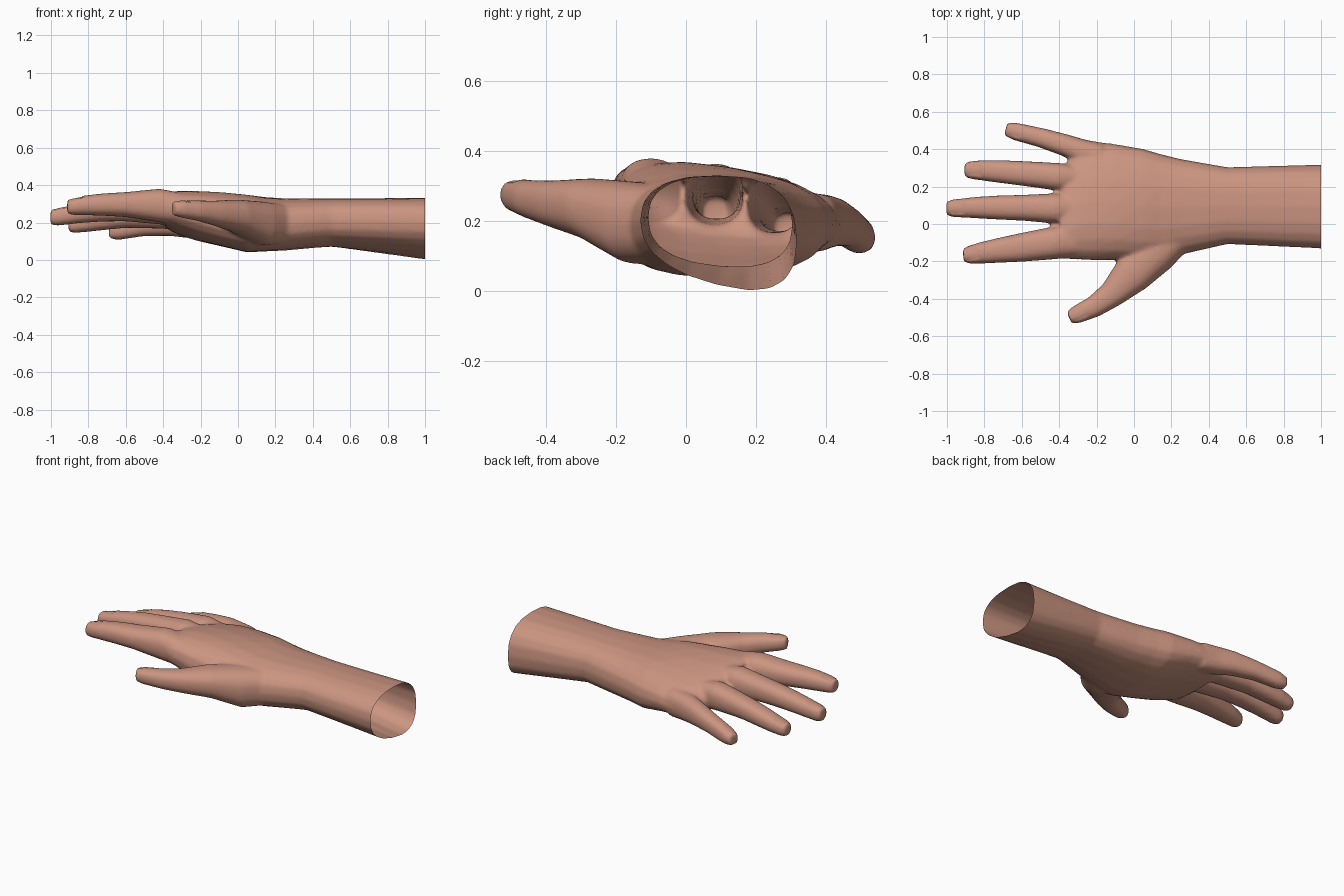
import bpy, bmesh, math
from mathutils import Vector

if "Cube" in bpy.data.objects:
    bpy.data.objects.remove(bpy.data.objects["Cube"])

SIDES = 20
bm = bmesh.new()


def sup(v, p):
    return math.copysign(abs(v) ** (2 / p), v)


def skin(rings):
    """Bridge rings of points into one closed shell."""
    vs = [[bm.verts.new(p) for p in r] for r in rings]
    for a, b in zip(vs, vs[1:]):
        for i in range(SIDES):
            j = (i + 1) % SIDES
            bm.faces.new((a[i], a[j], b[j], b[i]))
    bm.faces.new(vs[0][::-1])
    bm.faces.new(vs[-1])


def angles():
    return [2 * math.pi * i / SIDES for i in range(SIDES)]


def digit(sections):
    """Loft along a path of (x, y, z, half width, half height)."""
    rings = []
    for k, (x, y, z, w, h) in enumerate(sections):
        a, b = sections[max(k - 1, 0)], sections[min(k + 1, len(sections) - 1)]
        d = Vector((b[0] - a[0], b[1] - a[1], 0)).normalized()
        side = Vector((-d.y, d.x, 0))
        rings.append([Vector((x, y, z)) + side * w * sup(math.cos(t), 2.4)
                      + Vector((0, 0, h * sup(math.sin(t), 2.4))) for t in angles()])
    skin(rings)


# Forearm and palm: x, y min, y max, bottom/top at y min, bottom/top at y max, arch of the back
body = [
    (1.04, -.133, .319, .07, .335, -.045, .327, 0),
    (.50, -.108, .304, .09, .331, .055, .328, 0),
    (.25, -.165, .348, .055, .325, .045, .325, .004),
    (.14, -.20, .375, .045, .335, .045, .325, .006),
    (.05, -.20, .402, .035, .36, .045, .323, .006),
    (-.10, -.193, .428, .07, .385, .08, .305, .01),
    (-.22, -.194, .444, .11, .395, .095, .285, .015),
    (-.30, -.19, .41, .145, .395, .115, .28, .018),
    (-.36, -.188, .33, .175, .39, .14, .29, .012),
    (-.395, -.18, .17, .20, .375, .175, .33, 0),
]
rings = []
for x, y0, y1, b0, t0, b1, t1, arch in body:
    ring = []
    for t in angles():
        f = .5 + .5 * sup(math.cos(t), 2.5)
        g = .5 + .5 * sup(math.sin(t), 2.5)
        lo = b0 + (b1 - b0) * f
        hi = t0 + (t1 - t0) * f + arch * math.sin(math.pi * f)
        ring.append(Vector((x, y0 + (y1 - y0) * f, lo + (hi - lo) * g)))
    rings.append(ring)
skin(rings)

# Index, middle, ring, little finger and thumb
digit([(-.2, -.095, .26, .07, .08), (-.42, -.10, .291, .088, .09), (-.6, -.125, .296, .077, .067),
       (-.72, -.141, .296, .067, .06), (-.82, -.155, .292, .057, .053),
       (-.89, -.166, .286, .046, .046), (-.913, -.168, .284, .034, .036)])
digit([(-.2, .08, .25, .06, .08), (-.42, .083, .278, .081, .088), (-.6, .087, .275, .069, .069),
       (-.72, .088, .267, .065, .062), (-.84, .088, .252, .058, .055),
       (-.97, .084, .231, .047, .049), (-1.003, .083, .228, .036, .038)])
digit([(-.2, .24, .22, .055, .08), (-.40, .252, .248, .074, .081), (-.6, .271, .234, .066, .063),
       (-.72, .281, .216, .061, .057), (-.81, .287, .20, .055, .051),
       (-.88, .289, .188, .047, .044), (-.907, .289, .185, .035, .034)])
digit([(-.18, .365, .195, .068, .085), (-.28, .388, .198, .066, .08), (-.37, .422, .198, .059, .07),
       (-.5, .462, .183, .052, .056), (-.635, .495, .157, .047, .05), (-.686, .507, .148, .035, .036)])
digit([(.3, -.01, .19, .08, .10), (.12, -.145, .195, .118, .118), (-.01, -.268, .235, .106, .088),
       (-.12, -.377, .25, .072, .067), (-.215, -.443, .263, .058, .055), (-.31, -.486, .275, .048, .048),
       (-.347, -.501, .275, .034, .036)])

bmesh.ops.recalc_face_normals(bm, faces=bm.faces)
mesh = bpy.data.meshes.new("hand_and_forearm")
bm.to_mesh(mesh)
bm.free()
hand = bpy.data.objects.new("hand_and_forearm", mesh)
bpy.context.collection.objects.link(hand)
bpy.context.view_layer.objects.active = hand
hand.select_set(True)

# Fuse the parts into one skin and soften the joins
m = hand.modifiers.new("fuse", 'REMESH')
m.mode = 'VOXEL'
m.voxel_size = .01
m = hand.modifiers.new("soften", 'SMOOTH')
m.factor = .5
m.iterations = 12
for name in ("fuse", "soften"):
    bpy.ops.object.modifier_apply(modifier=name)

# Cut the forearm open at the end, leaving a hollow sleeve
bm = bmesh.new()
bm.from_mesh(hand.data)
bmesh.ops.bisect_plane(bm, geom=bm.verts[:] + bm.edges[:] + bm.faces[:],
                       plane_co=(1, 0, 0), plane_no=(1, 0, 0), clear_outer=True)

# Fingernails pressed slightly into the skin: (x, y, yaw)
nails = [(-.865, -.163, .15), (-.945, .085, 0), (-.855, .289, -.05), (-.635, .496, -.26), (-.295, -.48, .42)]
bm.normal_update()
for v in bm.verts:
    for x, y, yaw in nails:
        dx, dy = v.co.x - x, v.co.y - y
        u = dx * math.cos(yaw) + dy * math.sin(yaw)
        w = dy * math.cos(yaw) - dx * math.sin(yaw)
        if v.normal.z > .3 and abs(u) < .036 and abs(w) < .03:
            v.co.z -= .004
bm.to_mesh(hand.data)
bm.free()

# Skin colour
mat = bpy.data.materials.new("skin")
mat.diffuse_color = (.60, .30, .22, 1)
mat.use_nodes = True
mat.node_tree.nodes["Principled BSDF"].inputs["Base Color"].default_value = mat.diffuse_color
hand.data.materials.clear()
hand.data.materials.append(mat)
bpy.ops.object.shade_smooth()
